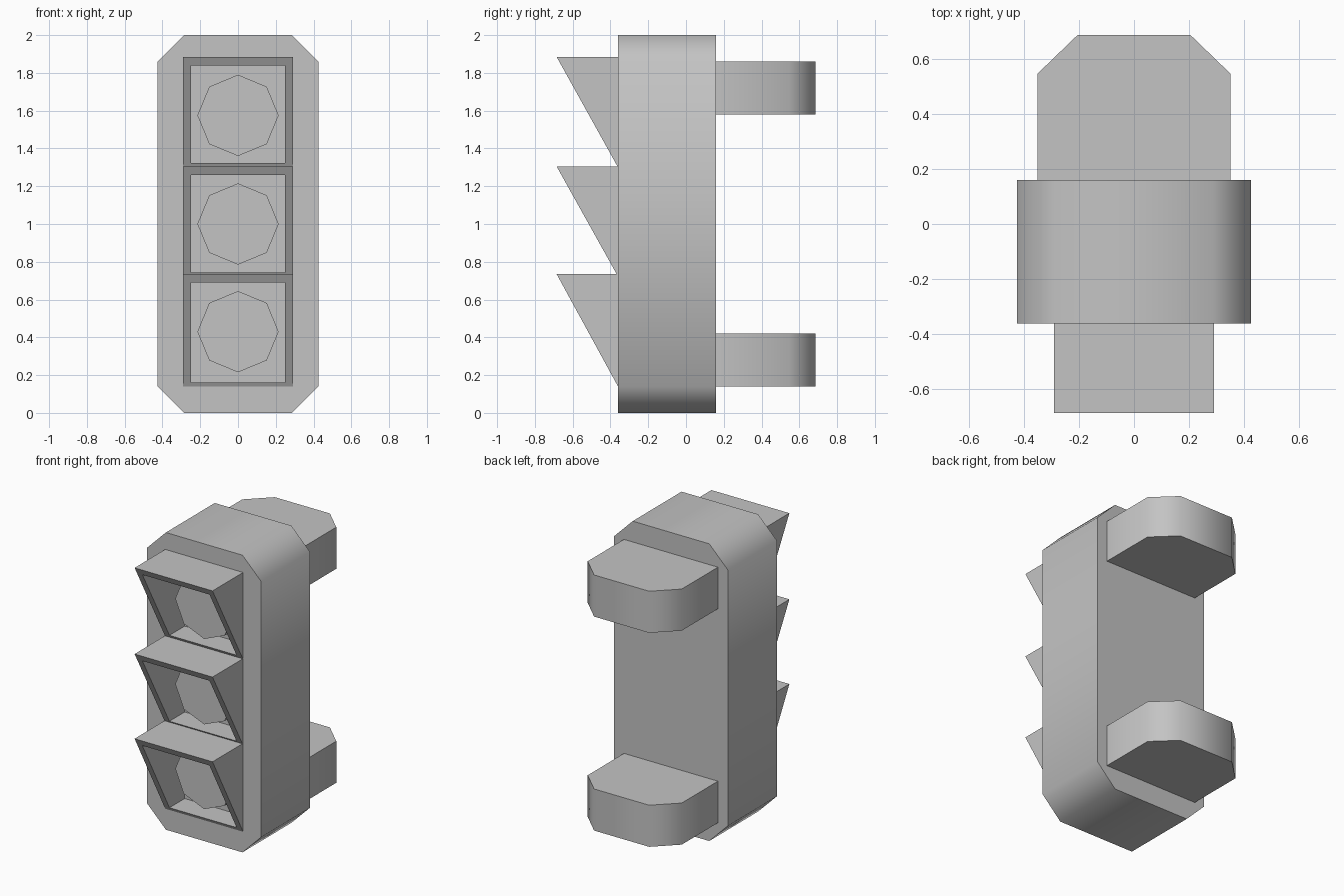
import bpy
import bmesh
import math
from mathutils import Vector

cube = bpy.data.objects.get("Cube")
if cube:
    bpy.data.objects.remove(cube)

# One flat grey for everything
grey = bpy.data.materials.new("grey")
grey.use_nodes = True
grey.diffuse_color = (0.55, 0.55, 0.55, 1)
grey.node_tree.nodes["Principled BSDF"].inputs["Base Color"].default_value = (0.55, 0.55, 0.55, 1)

FRONT, BACK, RECESS = -0.36, 0.16, -0.21


def prism(name, profile, sweep):
    """Extrude a closed 3D profile along a vector."""
    bm = bmesh.new()
    face = bm.faces.new([bm.verts.new(p) for p in profile])
    ext = bmesh.ops.extrude_face_region(bm, geom=[face])
    moved = [v for v in ext["geom"] if isinstance(v, bmesh.types.BMVert)]
    bmesh.ops.translate(bm, verts=moved, vec=Vector(sweep))
    bmesh.ops.recalc_face_normals(bm, faces=bm.faces)
    mesh = bpy.data.meshes.new(name)
    bm.to_mesh(mesh)
    bm.free()
    mesh.materials.append(grey)
    obj = bpy.data.objects.new(name, mesh)
    bpy.context.collection.objects.link(obj)
    return obj


def activate(obj):
    bpy.ops.object.select_all(action='DESELECT')
    obj.select_set(True)
    bpy.context.view_layer.objects.active = obj


def cut(obj, cutter):
    mod = obj.modifiers.new("cut", 'BOOLEAN')
    mod.operation = 'DIFFERENCE'
    mod.solver = 'EXACT'
    mod.object = cutter
    activate(obj)
    bpy.ops.object.modifier_apply(modifier=mod.name)


def smooth(obj):
    activate(obj)
    bpy.ops.object.shade_smooth_by_angle(angle=math.radians(50))


# Housing with chamfered corners
w, n, c = 0.425, 0.285, 0.14
outline = [(-n, 0), (n, 0), (w, c), (w, 2 - c), (n, 2), (-n, 2), (-w, 2 - c), (-w, c)]
housing = prism("housing", [(x, FRONT, z) for x, z in outline], (0, BACK - FRONT, 0))

# Three lamps: slanted hood, square recess and octagonal lens
lamps = [("lower", 0.14, 0.735, 0.43), ("middle", 0.722, 1.305, 1.0), ("upper", 1.3, 1.885, 1.575)]
for label, bottom, top, centre in lamps:
    lo, hi = bottom + 0.022, top - 0.045
    cutter = prism("recess_cutter", [(-0.25, -1, lo), (0.25, -1, lo), (0.25, -1, hi), (-0.25, -1, hi)],
                   (0, RECESS + 1, 0))
    cutter.hide_render = True
    hood = prism(label + "_hood",
                 [(-0.29, FRONT, bottom), (-0.29, FRONT, top), (-0.29, -0.685, top)], (0.58, 0, 0))
    cut(hood, cutter)
    cut(housing, cutter)
    bpy.data.objects.remove(cutter)
    ring = [(0.215 * math.sin(i * math.pi / 4), FRONT, centre + 0.215 * math.cos(i * math.pi / 4))
            for i in range(8)]
    lens = prism(label + "_lens", ring, (0, RECESS - FRONT, 0))
    smooth(hood)
    smooth(lens)
smooth(housing)

# Rear mounting brackets
plan = [(-0.35, BACK), (0.35, BACK), (0.35, 0.545), (0.205, 0.685), (-0.205, 0.685), (-0.35, 0.545)]
for label, z in (("lower", 0.14), ("upper", 1.58)):
    smooth(prism(label + "_bracket", [(x, y, z) for x, y in plan], (0, 0, 0.28)))
